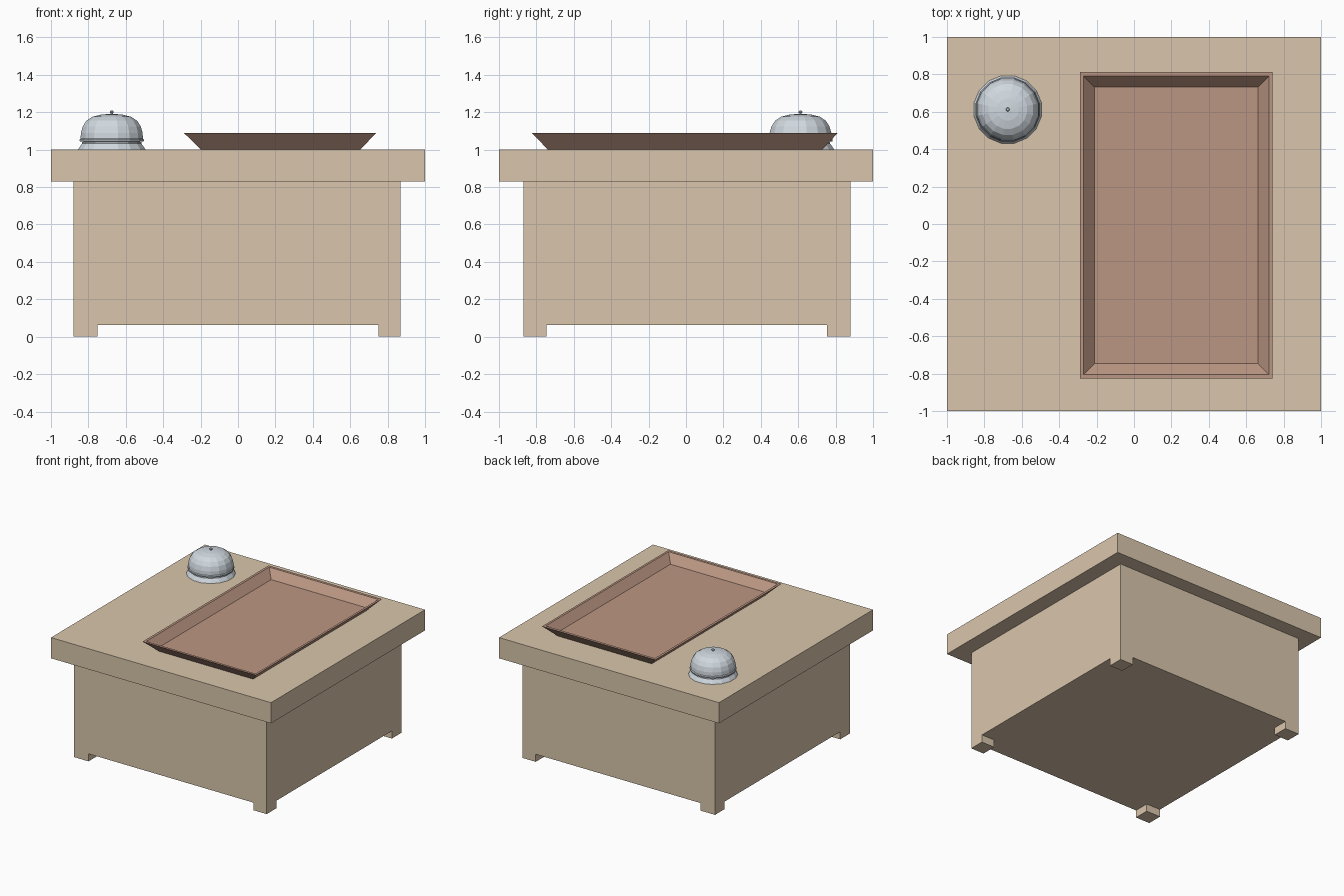
import bpy, bmesh
from math import cos, sin, pi

if "Cube" in bpy.data.objects:
    bpy.data.objects.remove(bpy.data.objects["Cube"])


def material(name, rgb):
    m = bpy.data.materials.new(name)
    m.diffuse_color = (*rgb, 1)
    m.use_nodes = True
    m.node_tree.nodes["Principled BSDF"].inputs["Base Color"].default_value = m.diffuse_color
    return m


WOOD = material("pale_wood", (0.70, 0.565, 0.413))
TRAY = material("red_brown", (0.50, 0.305, 0.225))
METAL = material("metal", (0.63, 0.69, 0.74))


def finish(name, bm, mat):
    bmesh.ops.recalc_face_normals(bm, faces=bm.faces)
    me = bpy.data.meshes.new(name)
    bm.to_mesh(me)
    bm.free()
    me.materials.append(mat)
    ob = bpy.data.objects.new(name, me)
    bpy.context.collection.objects.link(ob)
    return ob


def box(x0, x1, y0, y1, z0, z1):
    bm = bmesh.new()
    bmesh.ops.create_cube(bm, size=1)
    for v in bm.verts:
        v.co = (x1 if v.co.x > 0 else x0, y1 if v.co.y > 0 else y0, z1 if v.co.z > 0 else z0)
    return bm


def loft(name, loops, mat):
    """Skin a stack of equal-sized point loops and cap both ends."""
    bm = bmesh.new()
    rings = [[bm.verts.new(p) for p in loop] for loop in loops]
    n = len(rings[0])
    for a, b in zip(rings, rings[1:]):
        for i in range(n):
            j = (i + 1) % n
            bm.faces.new((a[i], a[j], b[j], b[i]))
    bm.faces.new(rings[0][::-1])
    bm.faces.new(rings[-1])
    return finish(name, bm, mat)


def rect(x0, x1, y0, y1, z):
    return [(x0, y0, z), (x1, y0, z), (x1, y1, z), (x0, y1, z)]


def lathe(name, profile, cx, cy, sides=16):
    angles = [2 * pi * (i + 0.5) / sides for i in range(sides)]
    return loft(name, [[(cx + r * cos(a), cy + r * sin(a), z) for a in angles]
                       for r, z in profile], METAL)


# Counter slab
finish("counter_top", box(-1, 1, -1, 1, 0.83, 1.0), WOOD)

# Cabinet: box cut into a 3x3 layout, corner cells pulled down into feet
bm = box(-0.88, 0.87, -0.87, 0.88, 0.062, 0.83)
for axis, cuts in (((1, 0, 0), (-0.75, 0.75)), ((0, 1, 0), (-0.745, 0.755))):
    for c in cuts:
        bmesh.ops.bisect_plane(bm, geom=bm.verts[:] + bm.edges[:] + bm.faces[:],
                               plane_co=[a * c for a in axis], plane_no=axis)
bm.normal_update()
corners = []
for f in bm.faces:
    c = f.calc_center_median()
    if c.z < 0.07 and abs(c.x) > 0.7 and abs(c.y) > 0.7:
        corners.append(f)
feet = bmesh.ops.extrude_discrete_faces(bm, faces=corners)["faces"]
for v in {v for f in feet for v in f.verts}:
    v.co.z = 0
finish("cabinet_with_feet", bm, WOOD)

# Serving tray with sloped walls and a thin flat rim
loft("tray", [
    rect(-0.20, 0.655, -0.74, 0.73, 1.002),
    rect(-0.29, 0.74, -0.825, 0.812, 1.09),
    rect(-0.27, 0.722, -0.805, 0.79, 1.09),
    rect(-0.212, 0.664, -0.747, 0.733, 1.025),
], TRAY)

# Service bell
BX, BY = -0.675, 0.612
lathe("bell_base", [(0.184, 1.0), (0.178, 1.01), (0.162, 1.032), (0.162, 1.041), (0.14, 1.045)], BX, BY)
lathe("bell_dome", [(0.14, 1.043), (0.175, 1.045), (0.175, 1.054), (0.170, 1.06), (0.168, 1.09),
                    (0.158, 1.125), (0.138, 1.155), (0.105, 1.176), (0.06, 1.187), (0.015, 1.191)], BX, BY)
lathe("bell_button", [(0.007, 1.185), (0.007, 1.195), (0.011, 1.198), (0.011, 1.204), (0.006, 1.208)], BX, BY, 8)
